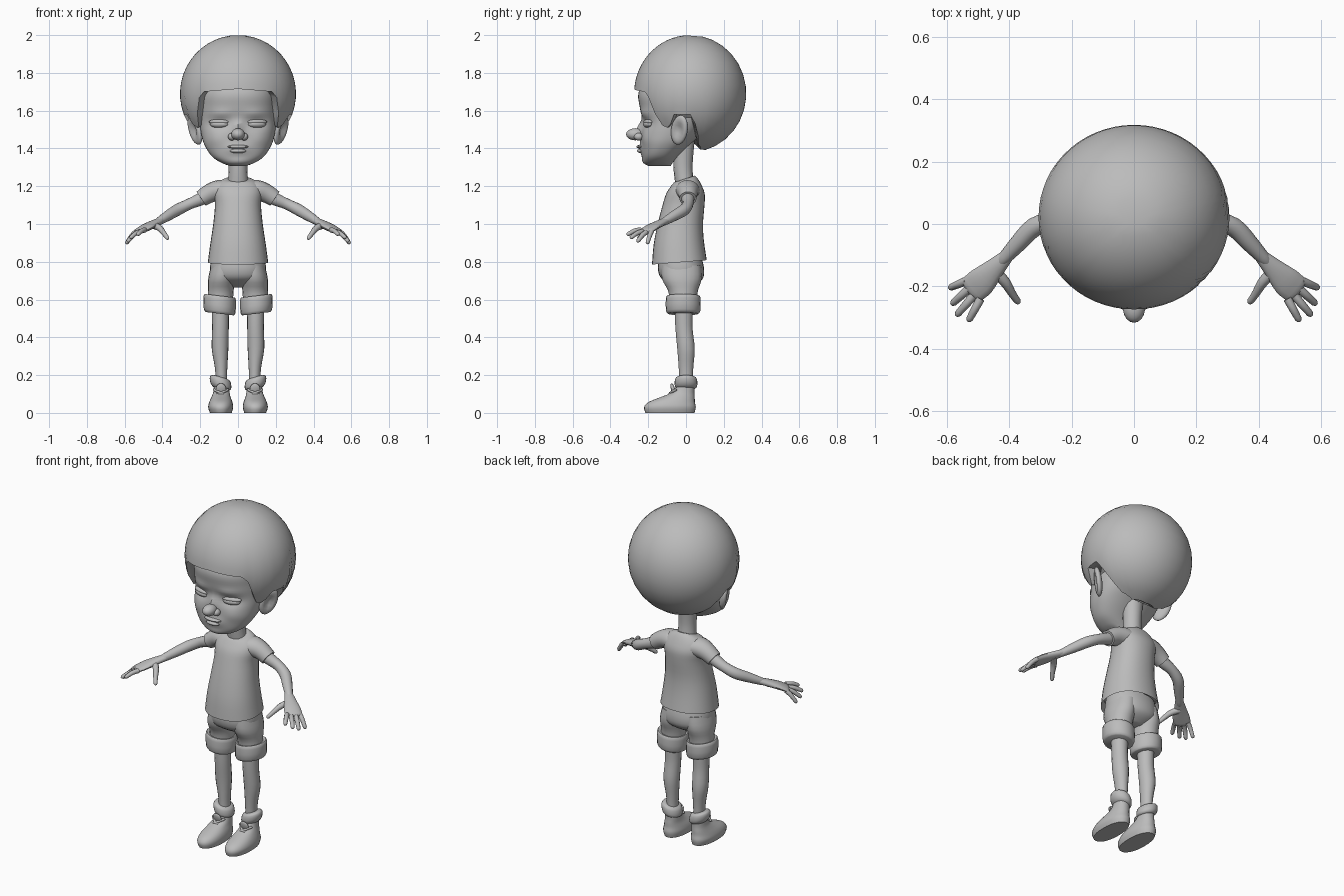
import bpy, bmesh, math
from mathutils import Vector, Matrix, Euler

clay = bpy.data.materials.new("plain_grey")
clay.diffuse_color = (0.5, 0.5, 0.5, 1)


def finish(name, bm, mirror=False, angle=50):
    bmesh.ops.recalc_face_normals(bm, faces=bm.faces[:])
    me = bpy.data.meshes.new(name)
    bm.to_mesh(me)
    bm.free()
    me.materials.append(clay)
    for p in me.polygons:
        p.use_smooth = True
    me.set_sharp_from_angle(angle=math.radians(angle))
    ob = bpy.data.objects.new(name, me)
    bpy.context.collection.objects.link(ob)
    if mirror:
        mod = ob.modifiers.new("Mirror", 'MIRROR')
        mod.use_mirror_merge = False
    return ob


def spline(rows, k):
    """Catmull-Rom refinement of rows of numbers."""
    out = []
    for i in range(len(rows) - 1):
        a, b = rows[max(i - 1, 0)], rows[i]
        c, d = rows[i + 1], rows[min(i + 2, len(rows) - 1)]
        for j in range(k):
            t = j / k
            out.append([0.5 * (2 * q + (r - p) * t + (2 * p - 5 * q + 4 * r - s) * t * t
                               + (3 * q - p - 3 * r + s) * t ** 3)
                        for p, q, r, s in zip(a, b, c, d)])
    return out + [list(rows[-1])]


def skin(rings):
    bm = bmesh.new()
    vs = [[bm.verts.new(p) for p in r] for r in rings]
    n = len(vs[0])
    for a, b in zip(vs, vs[1:]):
        for i in range(n):
            bm.faces.new((a[i], a[(i + 1) % n], b[(i + 1) % n], b[i]))
    bm.faces.new(vs[0])
    bm.faces.new(vs[-1])
    return bm


def stack(rows, n=24, k=3, power=2.0, inner=None):
    """Horizontal rings: z, cx, cy, rx, ry, slope along x, slope along y."""
    rows = [list(r) + [0] * (7 - len(r)) for r in rows]
    rows = spline(rows, k)
    if inner:
        rows.insert(0, list(inner) + [0] * (7 - len(inner)))
    rings = []
    for z, cx, cy, rx, ry, sx, sy in rows:
        ring = []
        for i in range(n):
            a = 2 * math.pi * i / n
            c, s = math.cos(a), math.sin(a)
            x = rx * math.copysign(abs(c) ** (2 / power), c)
            y = ry * math.copysign(abs(s) ** (2 / power), s)
            ring.append((cx + x, cy + y, z + sx * x + sy * y))
        rings.append(ring)
    return skin(rings)


def tube(pts, n=10, k=3, round_end=True):
    """Tube along points: x, y, z, width radius, thickness radius."""
    pts = spline([list(p) + [p[3]] * (5 - len(p)) for p in pts], k)
    pos = [Vector(p[:3]) for p in pts]
    rings = []
    for i, p in enumerate(pts):
        t = (pos[min(i + 1, len(pos) - 1)] - pos[max(i - 1, 0)]).normalized()
        side = t.cross(Vector((0, 0, 1))).normalized()
        up = side.cross(t)

        def ring(c, f):
            return [c + side * (f * p[3] * math.cos(2 * math.pi * j / n))
                    + up * (f * p[4] * math.sin(2 * math.pi * j / n)) for j in range(n)]
        rings.append(ring(pos[i], 1))
    if round_end:
        rings.append(ring(pos[-1] + t * p[4] * 0.6, 0.75))
        rings.append(ring(pos[-1] + t * p[4] * 0.9, 0.35))
    return skin(rings)


def blob(name, loc, size, rot=(0, 0, 0), mirror=False, dent=0):
    bm = bmesh.new()
    bmesh.ops.create_uvsphere(bm, u_segments=18, v_segments=12, radius=1)
    for v in bm.verts:
        if dent and v.co.x > 0:
            v.co.x *= 1 - dent * math.exp(-(v.co.y ** 2 + v.co.z ** 2) / 0.3)
    m = Matrix.Translation(loc) @ Euler(rot).to_matrix().to_4x4() @ Matrix.Diagonal((*size, 1))
    bm.transform(m)
    return finish(name, bm, mirror)


# Hair: a ball whose lower edge follows the hairline
LINE = [(0, 1.715), (36, 1.70), (44, 1.66), (50, 1.55), (57, 1.50), (66, 1.53), (72, 1.58),
        (92, 1.58), (100, 1.48), (108, 1.42), (125, 1.395), (181, 1.39)]


def hairline(az):
    for (a, za), (b, zb) in zip(LINE, LINE[1:]):
        if a <= az <= b:
            return za + (zb - za) * (az - a) / (b - a)


COLS, ROWS = 60, 14
mid = Vector((0, 0.022, 1.69))
rings = []
for r in range(1, ROWS + 2):
    ring = []
    for i in range(COLS):
        az = 360 * i / COLS
        zb = hairline(az if az <= 180 else 360 - az)
        phi = math.acos((zb - mid.z) / 0.31) * min(r, ROWS) / ROWS
        f = 0.8 if r > ROWS else 1
        a = math.radians(az)
        h = math.sin(phi) * f
        ring.append(mid + Vector((0.307 * h * math.sin(a), -0.297 * h * math.cos(a),
                                  0.31 * math.cos(phi) + (0.01 if r > ROWS else 0))))
    rings.append(ring)
finish("hair", skin(rings))

# Face: stacked rings with soft bumps for brow, sockets, cheeks, muzzle and chin
bm = stack([(1.308, 0, -.14, .045, .06), (1.325, 0, -.146, .09, .076), (1.36, 0, -.136, .14, .096),
            (1.42, 0, -.107, .178, .128), (1.48, 0, -.078, .195, .157), (1.55, 0, -.054, .203, .174),
            (1.62, 0, -.047, .203, .198), (1.70, 0, -.04, .2, .21), (1.8, 0, -.025, .16, .17)],
           n=64, k=5, power=2.3)
BUMPS = [(0, 1.50, .022, .045, .03), (.10, 1.53, .05, .025, -.014), (.09, 1.585, .06, .02, .008),
         (0, 1.40, .06, .03, .014), (0, 1.33, .05, .02, .006), (.12, 1.45, .05, .04, .008)]
for v in bm.verts:
    if v.co.y < -.08:
        v.co.y -= sum(A * math.exp(-((abs(v.co.x) - x) / w) ** 2 - ((v.co.z - z) / h) ** 2)
                      for x, z, w, h, A in BUMPS)
finish("face", bm)
blob("nose", (0, -.268, 1.475), (.036, .049, .032))
blob("nostril", (.033, -.25, 1.462), (.02, .025, .02), mirror=True)
blob("upper_lip", (0, -.234, 1.409), (.056, .028, .011))
blob("lower_lip", (0, -.232, 1.387), (.045, .028, .013))
blob("eye", (.1, -.202, 1.528), (.05, .022, .019), (0, 0, .28), True)
blob("eyelid", (.1, -.2, 1.541), (.056, .021, .014), (0, 0, .28), True)
blob("ear", (.228, -.035, 1.498), (.024, .05, .082), (-.33, .15, -.6), True, dent=1.2)
finish("neck", stack([(1.2, 0, -.005, .056, .05), (1.28, 0, -.015, .05, .05),
                      (1.36, 0, -.015, .052, .053), (1.48, 0, -.01, .06, .06)], n=16))

# Shirt with hollow hem, and short sleeves
finish("shirt", stack([(.797, 0, -.035, .16, .145, 0, .08), (.9, 0, -.038, .146, .133, 0, .06),
                       (1.0, 0, -.03, .131, .12), (1.1, 0, -.013, .122, .111),
                       (1.16, 0, -.003, .128, .102), (1.2, 0, 0, .12, .083, 0, .05),
                       (1.23, 0, 0, .09, .063, 0, .15), (1.24, 0, -.003, .058, .05, 0, .32)],
                      n=32, power=2.2, inner=(.84, 0, -.035, .145, .13)))
finish("sleeve", tube([(.05, .008, 1.175, .07, .05), (.1, .008, 1.178, .064, .055),
                       (.15, .01, 1.162, .052, .05), (.195, .01, 1.134, .045, .044)],
                      n=16, round_end=False), True)

# Arms and hands
finish("arm", tube([(.14, .01, 1.16, .036), (.2, .01, 1.13, .034), (.26, .01, 1.105, .029),
                    (.32, -.01, 1.075, .031), (.37, -.06, 1.045, .028), (.425, -.12, 1.01, .02)],
                   n=14), True)
finish("palm", tube([(.405, -.1, 1.02, .021, .018), (.45, -.145, 1.0, .034, .019),
                     (.49, -.185, .98, .047, .018), (.522, -.212, .962, .046, .014)], n=14), True)
FINGERS = [((.537, -.182, .962), (.587, -.203, .903)), ((.53, -.208, .958), (.58, -.253, .912)),
           ((.515, -.23, .96), (.565, -.288, .93)), ((.493, -.24, .968), (.528, -.305, .947))]
for i, (a, b) in enumerate(FINGERS):
    a, b = Vector(a), Vector(b)
    m = (a + b) / 2 + Vector((0, 0, .006))
    finish("finger_%d" % (i + 1), tube([(*a, .014), (*m, .013), (*b, .011)], n=8), True)
finish("thumb", tube([(.45, -.15, .995, .02), (.415, -.185, .978, .017),
                      (.392, -.222, .95, .013), (.374, -.248, .926, .011)], n=8), True)

# Shorts with turned-up cuffs
finish("shorts_hips", stack([(.83, 0, -.03, .14, .11), (.77, 0, -.027, .148, .122),
                             (.72, 0, -.022, .14, .115), (.69, 0, -.015, .105, .085),
                             (.665, 0, -.01, .05, .04)], n=28, power=2.2))
finish("shorts_leg", stack([(.78, .075, -.025, .068, .105), (.71, .086, -.022, .072, .105),
                            (.65, .091, -.016, .068, .08), (.6, .094, -.015, .068, .072)], n=20), True)
finish("shorts_cuff", stack([(.612, .094, -.015, .062, .066, .12), (.62, .096, -.015, .08, .086, .12),
                             (.6, .097, -.015, .086, .092, .12), (.54, .097, -.015, .084, .091, .12),
                             (.525, .096, -.015, .074, .08, .12)],
                            n=20, k=2, inner=(.612, .094, -.015, .04, .04)), True)
finish("cuff_lining", stack([(.526, .096, -.015, .074, .08, .12), (.56, .094, -.015, .05, .055, .12)],
                            n=20, k=1), True)

# Legs, socks and shoes
finish("leg", stack([(.62, .093, -.012, .048, .05), (.52, .093, -.012, .045, .048),
                     (.44, .093, -.01, .044, .046), (.34, .095, .0, .044, .047),
                     (.25, .09, .0, .034, .04), (.18, .088, .0, .03, .037),
                     (.09, .088, .0, .034, .042)], n=18), True)
finish("sock", stack([(.125, .088, .0, .036, .042, .2), (.138, .09, .0, .053, .058, .25),
                      (.165, .093, .0, .057, .06, .3), (.185, .093, .0, .05, .054, .3),
                      (.19, .09, .0, .03, .036, .3)], n=20, k=2), True)
finish("shoe", stack([(0, .091, -.085, .058, .13), (.03, .092, -.085, .066, .137),
                      (.058, .091, -.075, .061, .122), (.085, .09, -.042, .05, .088),
                      (.11, .088, -.014, .043, .058), (.14, .088, -.002, .04, .047)],
                     n=28, power=2.2), True)
blob("shoe_tongue", (.09, -.068, .124), (.028, .011, .034), (.3, 0, 0), True)
for s in (-1, 1):
    finish("lace_%s" % ("a" if s < 0 else "b"),
           tube([(.09 - s * .036, -.075, .088, .007), (.09, -.085, .104, .007),
                 (.09 + s * .036, -.055, .122, .007)], n=8), True)
